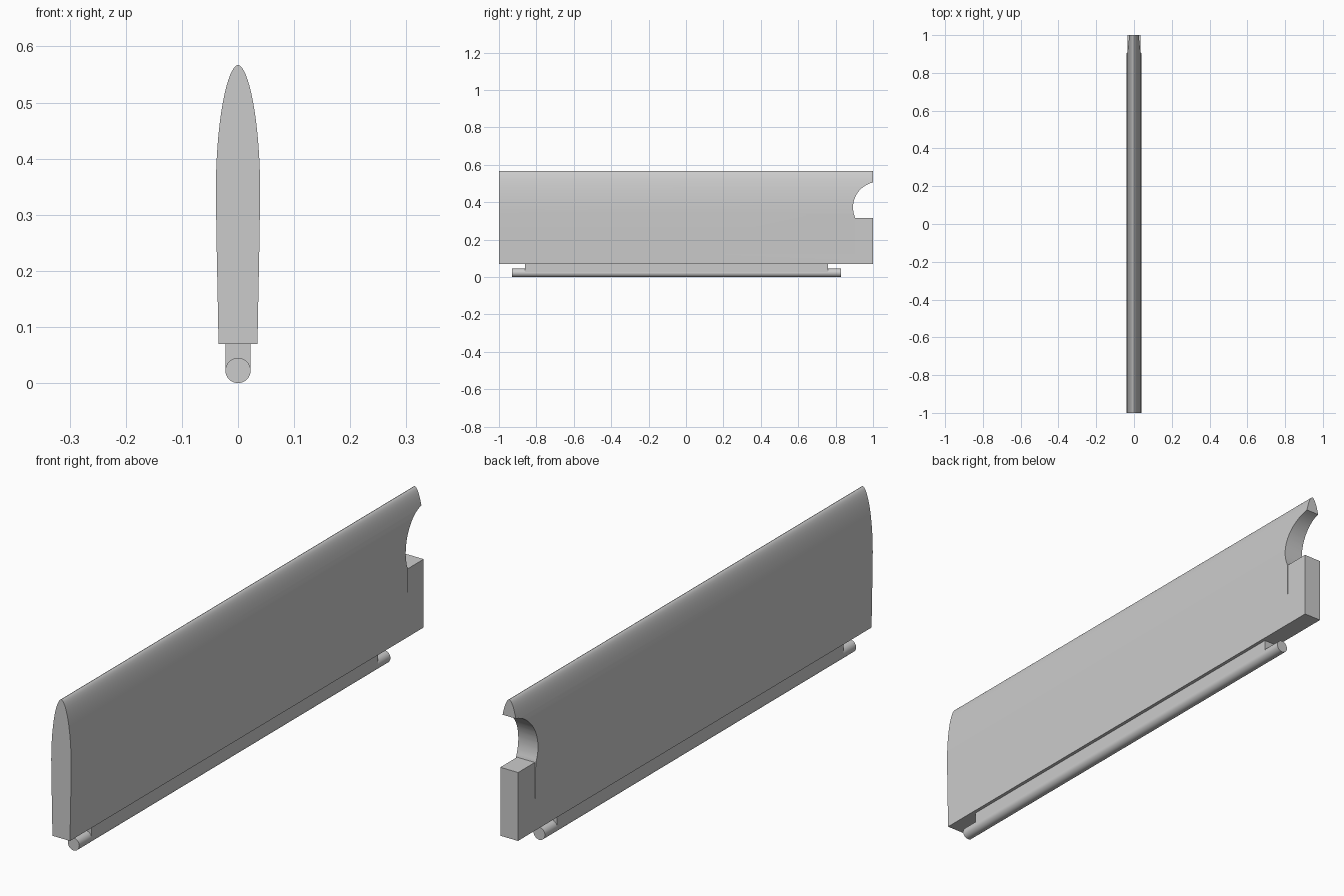
import bpy, bmesh, math

if "Cube" in bpy.data.objects:
    bpy.data.objects.remove(bpy.data.objects["Cube"])


def prism(name, pts, axis, lo, hi):
    """Extrude a 2D outline: axis 'y' takes (x, z) points, axis 'x' takes (y, z) points."""
    bm = bmesh.new()
    def place(p, d):
        return (p[0], d, p[1]) if axis == 'y' else (d, p[0], p[1])
    a = [bm.verts.new(place(p, lo)) for p in pts]
    b = [bm.verts.new(place(p, hi)) for p in pts]
    bm.faces.new(a)
    bm.faces.new(b[::-1])
    n = len(pts)
    for i in range(n):
        j = (i + 1) % n
        bm.faces.new((a[i], b[i], b[j], a[j]))
    bmesh.ops.recalc_face_normals(bm, faces=bm.faces)
    me = bpy.data.meshes.new(name)
    bm.to_mesh(me)
    bm.free()
    ob = bpy.data.objects.new(name, me)
    bpy.context.collection.objects.link(ob)
    return ob


def box(name, x0, x1, y0, y1, z0, z1):
    return prism(name, [(x0, z0), (x1, z0), (x1, z1), (x0, z1)], 'y', y0, y1)


def select(ob):
    bpy.ops.object.select_all(action='DESELECT')
    ob.select_set(True)
    bpy.context.view_layer.objects.active = ob


def cut(ob, cutter):
    mod = ob.modifiers.new("cut", 'BOOLEAN')
    mod.operation = 'DIFFERENCE'
    mod.solver = 'EXACT'
    mod.object = cutter
    select(ob)
    bpy.ops.object.modifier_apply(modifier=mod.name)
    bpy.data.objects.remove(cutter)


def smooth(ob):
    select(ob)
    bpy.ops.object.shade_smooth_by_angle(angle=math.radians(30))


# Flap body: slightly flared sides closing in a pointed, rounded top
N = 16
side = [(0.0347, 0.07), (0.0362, 0.15), (0.038, 0.24)]
for i in range(N):
    t = math.pi / 2 * i / N
    side.append((0.0395 * math.cos(t) ** 1.1, 0.34 + 0.227 * math.sin(t)))
profile = side + [(0, 0.567)] + [(-x, z) for x, z in reversed(side)]
flap = prism("flap_body", profile, 'y', -1, 1)

# Round-backed notch with a flat floor at the far end
cy, cz, r, floor = 1.03, 0.372, 0.137, 0.315
a0, a1 = math.pi / 2, math.pi + math.asin((cz - floor) / r)
arc = [(cy + r * math.cos(a0 + (a1 - a0) * i / 24),
        cz + r * math.sin(a0 + (a1 - a0) * i / 24)) for i in range(25)]
cut(flap, prism("notch_cutter", arc + [(1.1, floor), (1.1, cz + r)], 'x', -0.1, 0.1))

# Thin the block under the notch to parallel sides
for s in (-1, 1):
    xs = sorted((s * 0.0353, s * 0.1))
    cut(flap, box("side_cutter", xs[0], xs[1], arc[-1][0], 1.1, 0.0, floor + 0.003))
smooth(flap)

# Neck joining the flap to the hinge rod
box("hinge_neck", -0.0222, 0.0222, -0.86, 0.76, 0.0225, 0.071)

# Hinge rod
R = 0.0225
circle = [(R * math.cos(math.tau * i / 32), R + R * math.sin(math.tau * i / 32)) for i in range(32)]
smooth(prism("hinge_rod", circle, 'y', -0.93, 0.83))
